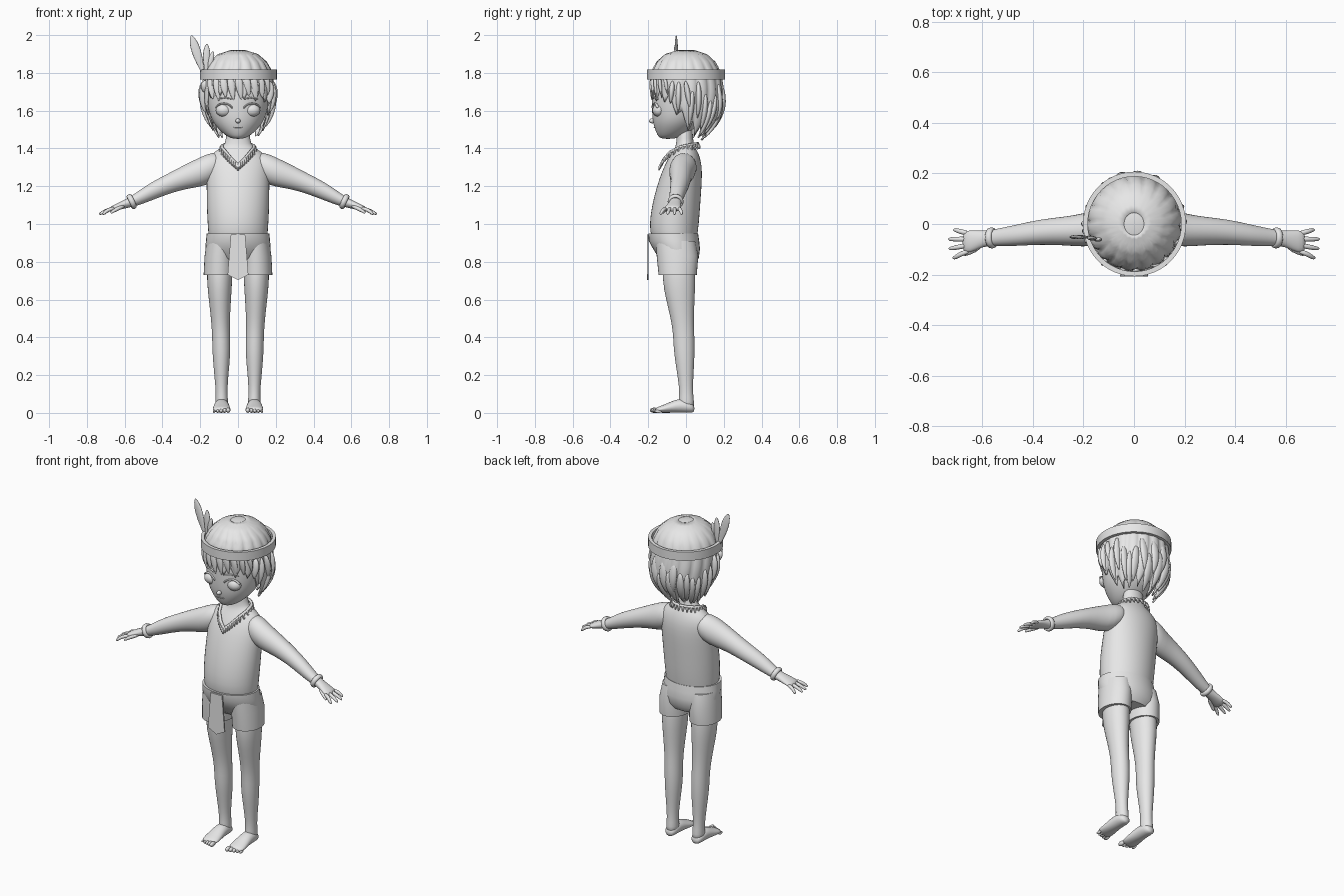
import bpy, bmesh, math, random
from mathutils import Vector

random.seed(4)
cube = bpy.data.objects.get("Cube")
if cube:
    bpy.data.objects.remove(cube, do_unlink=True)

GREY = (0.8, 0.8, 0.8, 1)
grey = bpy.data.materials.new("plain_grey")
grey.use_nodes = True
grey.diffuse_color = GREY
for node in grey.node_tree.nodes:
    if node.type == 'BSDF_PRINCIPLED':
        node.inputs["Base Color"].default_value = GREY

X, Y, Z = Vector((1, 0, 0)), Vector((0, 1, 0)), Vector((0, 0, 1))
SIDES = (("left", 1), ("right", -1))


def finish(bm, name, sub=0, angle=45):
    bmesh.ops.recalc_face_normals(bm, faces=bm.faces[:])
    mesh = bpy.data.meshes.new(name)
    bm.to_mesh(mesh)
    bm.free()
    for poly in mesh.polygons:
        poly.use_smooth = True
    obj = bpy.data.objects.new(name, mesh)
    bpy.context.scene.collection.objects.link(obj)
    mesh.materials.append(grey)
    if sub:
        mod = obj.modifiers.new("smooth", 'SUBSURF')
        mod.levels = mod.render_levels = sub
    else:
        mesh.set_sharp_from_angle(angle=math.radians(angle))
    return obj


def skin(name, rings, sub=0, closed=False, caps=True, angle=45):
    """Bridge equal rings of points into one surface."""
    bm = bmesh.new()
    loops = [[bm.verts.new(p) for p in ring] for ring in rings]
    pairs = list(zip(loops, loops[1:]))
    if closed:
        pairs.append((loops[-1], loops[0]))
    for a, b in pairs:
        for i in range(len(a)):
            j = (i + 1) % len(a)
            bm.faces.new((a[i], a[j], b[j], b[i]))
    if caps and not closed:
        bm.faces.new(loops[0])
        bm.faces.new(loops[-1])
    return finish(bm, name, sub, angle)


def oval(c, u, v, n=16):
    c = Vector(c)
    return [c + u * math.cos(2 * math.pi * i / n) + v * math.sin(2 * math.pi * i / n)
            for i in range(n)]


def stack(name, rows, sub=1, n=20):
    """Horizontal ovals given as height, half width, front y, back y."""
    return skin(name, [oval((0, (f + b) / 2, z), X * rx, Y * ((b - f) / 2), n)
                       for z, rx, f, b in rows], sub)


def tube(name, pts, n=8, sub=1):
    """Ovals across a path of x, y, z, half width, half thickness."""
    path = [Vector(p[:3]) for p in pts]
    rings = []
    for i, p in enumerate(pts):
        d = (path[min(i + 1, len(path) - 1)] - path[max(i - 1, 0)]).normalized()
        u = d.cross(Y).normalized() if abs(d.y) < 0.9 else X
        rings.append(oval(path[i], u * p[3], d.cross(u) * p[4], n))
    return skin(name, rings, sub)


def ball(name, centre, size, n=16):
    bm = bmesh.new()
    bmesh.ops.create_uvsphere(bm, u_segments=n, v_segments=n // 2 + 2, radius=1)
    for v in bm.verts:
        v.co = Vector(centre) + Vector(a * b for a, b in zip(v.co, size))
    return finish(bm, name, 0, 180)


def lerp(table, t):
    """Interpolate rows of a table keyed by their first value."""
    for a, b in zip(table, table[1:]):
        if t <= b[0]:
            k = max(0, (t - a[0]) / (b[0] - a[0]))
            return [p + (q - p) * k for p, q in zip(a[1:], b[1:])]
    return list(table[-1][1:])


# Torso with neck, and the head
stack("torso", [(.84, .14, -.15, .05), (.93, .158, -.188, .06), (1, .163, -.196, .07),
                (1.1, .168, -.182, .077), (1.2, .168, -.156, .084), (1.28, .17, -.128, .087),
                (1.34, .165, -.1, .08), (1.385, .125, -.07, .062), (1.41, .078, -.055, .046),
                (1.44, .063, -.05, .037), (1.55, .06, -.05, .035)])
stack("head", [(1.45, .03, -.135, -.06), (1.47, .07, -.153, 0), (1.515, .117, -.171, .06),
               (1.56, .145, -.18, .1), (1.62, .162, -.183, .13), (1.68, .17, -.183, .15),
               (1.75, .172, -.18, .16), (1.82, .16, -.16, .15), (1.86, .1, -.1, .1)], 2)

# Face
ball("nose", (0, -.178, 1.546), (.013, .018, .013))
tube("mouth", [(x, -.171 + abs(x) * .25, 1.512, .003, .004) for x in (-.025, -.01, .01, .025)])
for side, s in SIDES:
    ball(side + "_eye", (s * .075, -.145, 1.602), (.043, .033, .034))
    tube(side + "_eyelid", [(s * (.075 + .046 * math.cos(a)), -.164 + .014 * math.cos(a),
                             1.606 + .034 * math.sin(a), .005, .008)
                            for a in (.2, .8, 1.4, 2, 2.6, 3)])
    tube(side + "_brow", [(s * x, y, z, .004, .006) for x, y, z in
                          ((.03, -.18, 1.66), (.07, -.17, 1.672), (.11, -.144, 1.66))])

# Arms, hands and bracelets
for side, s in SIDES:
    arm = [(.07, -.005, 1.325, .055, .05), (.14, -.012, 1.298, .075, .085),
           (.2, -.025, 1.275, .067, .08), (.28, -.028, 1.25, .057, .066),
           (.37, -.031, 1.213, .051, .055), (.465, -.045, 1.17, .043, .049),
           (.53, -.052, 1.135, .036, .038), (.58, -.056, 1.112, .03, .026),
           (.615, -.062, 1.1, .037, .022), (.65, -.07, 1.087, .045, .018),
           (.68, -.07, 1.076, .044, .014)]
    skin(side + "_arm", [oval((s * x, y, z), Y * ry, Z * rz) for x, y, z, ry, rz in arm], 1)
    for k in range(4):
        y, reach = -.037 - .023 * k, (.715, .735, .733, .717)[k]
        spread = -.007 * (k - 1)
        tube(side + "_finger", [(s * .65, y, 1.085, .011, .011),
                                (s * .69, y + spread, 1.075, .011, .011),
                                (s * (reach - .01), y + 2 * spread, 1.058, .009, .009),
                                (s * reach, y + 2 * spread, 1.05, .005, .005)])
    tube(side + "_thumb", [(s * .6, -.075, 1.098, .014, .016), (s * .635, -.105, 1.083, .012, .013),
                           (s * .665, -.119, 1.065, .009, .009), (s * .675, -.122, 1.057, .005, .005)])
    axis = Vector((s * .9, -.05, -.42)).normalized()
    u = axis.cross(Y).normalized()
    v = axis.cross(u)
    rings = []
    for i in range(24):
        a = i * math.pi / 12
        out = u * math.cos(a) + v * math.sin(a)
        rings.append(oval(Vector((s * .563, -.055, 1.119)) + out * .033, out * .009, axis * .014, 8))
    skin(side + "_bracelet", rings, closed=True, angle=80)

# Legs, feet and toes
for side, s in SIDES:
    leg = [(.86, .095, -.04, .07, .085), (.7, .098, -.038, .069, .09), (.6, .096, -.03, .06, .077),
           (.5, .093, -.02, .051, .062), (.42, .09, -.012, .048, .057),
           (.34, .088, -.01, .049, .057), (.26, .088, -.006, .044, .05),
           (.18, .088, -.002, .036, .041), (.11, .087, .001, .031, .036),
           (.06, .086, .002, .034, .041), (.02, .086, .002, .034, .043)]
    skin(side + "_leg", [oval((s * x, y, z), X * rx, Y * ry) for z, x, y, rx, ry in leg], 1)
    foot = [(.046, .022, .022, .02), (.02, .032, .037, .032), (-.03, .04, .039, .04),
            (-.08, .03, .044, .03), (-.125, .02, .049, .02), (-.165, .014, .046, .013)]
    skin(side + "_foot", [oval((s * .087, y, z), X * rx, Z * rz) for y, z, rx, rz in foot], 1)
    for k in range(5):
        size = .014 - .0015 * k
        ball(side + "_toe", (s * (.052 + .0185 * k), -.168 + .005 * k, size),
             (size * .85, size + .01, size), 10)

# Shorts with a front flap
stack("shorts_hips", [(.95, .16, -.194, .058), (.951, .166, -.2, .064), (.91, .17, -.197, .07),
                      (.87, .173, -.175, .074), (.82, .165, -.145, .068), (.785, .12, -.1, .045)],
      0, 32)
for side, s in SIDES:
    cuff = [(.91, .09, -.055, .075, .105), (.83, .097, -.045, .08, .11),
            (.73, .1, -.044, .082, .101), (.73, .1, -.044, .07, .09)]
    skin(side + "_shorts_leg", [oval((s * x, y, z), X * rx, Y * ry, 32)
                                for z, x, y, rx, ry in cuff])
outline = [(-.038, .945), (.038, .945), (.055, .732), (0, .703), (-.055, .732)]
skin("front_flap", [[(x, y, z) for x, z in outline] for y in (-.199, -.207)], angle=30)

# Hair: a lobed shell that hangs low at the back and in points at the front
PROFILE = [(1.43, .095, .01, .065), (1.5, .138, .01, .13), (1.55, .16, .01, .165),
           (1.62, .183, .01, .192), (1.7, .191, .008, .194), (1.77, .187, .003, .188),
           (1.815, .178, 0, .18), (1.86, .152, 0, .155), (1.9, .105, 0, .11), (1.92, .04, 0, .045)]
HEM = [(0, 1.67), (.75, 1.665), (1.1, 1.62), (1.5, 1.52), (1.8, 1.47), (math.pi, 1.45)]
CLUMPS, STEPS, ROWS = 18, 6, 16
drop = [random.uniform(-.02, .02) for _ in range(CLUMPS)]


def hair_point(a, z, grow=1.0):
    rx, cy, ry = lerp(PROFILE, z)
    return Vector((rx * grow * math.sin(a), cy - ry * grow * math.cos(a), z))


rings = []
for r in range(ROWS + 1):
    t = (r / ROWS) ** 1.4
    ring = []
    for i in range(CLUMPS * STEPS):
        a = 2 * math.pi * i / (CLUMPS * STEPS)
        gap = abs(2 * ((i % STEPS) / STEPS) - 1)
        around = min(a, 2 * math.pi - a)
        bottom = lerp(HEM, around)[0] + drop[i // STEPS] + .07 * gap
        z = 1.92 - (1.92 - bottom) * t
        ring.append(hair_point(a + .25 * math.sin(3 * t) * (1 - t), z, 1.005 - .05 * gap ** 2 * min(1, 3 * t)))
    rings.append(ring)
bm_hair = skin("hair", rings[::-1], caps=False, angle=60)
shell = bm_hair.modifiers.new("thickness", 'SOLIDIFY')
shell.thickness, shell.offset = .01, -1
stack("hair_crown", [(1.88, .11, -.11, .12), (1.905, .085, -.085, .09), (1.922, .03, -.03, .04)], 1)

# Loose locks over the shell
for k in range(22):
    a = 1.15 + k * (2 * math.pi - 2.3) / 21
    low = lerp(HEM, min(a, 2 * math.pi - a))[0] + random.choice((0, .03, .09))
    high = min(1.76, low + .2)
    lean = random.uniform(-.12, .12)
    tube("hair_lock", [(*hair_point(a + lean * t, high + (low - high) * t, .96 + .05 * t), w, w * .6)
                       for t, w in ((0, .012), (.3, .03), (.65, .026), (.9, .012), (1, .002))])
for k in range(9):
    a = -.9 + k * .225
    low = 1.655 + random.uniform(-.015, .03)
    tube("fringe_lock", [(*hair_point(a + .1 * t, 1.78 + (low - 1.78) * t, .99), w, w * .5)
                         for t, w in ((0, .022), (.4, .024), (.75, .015), (1, .002))])

# Headband and feathers
skin("headband", [oval((.002, 0, z), X * r, Y * (r + .003), 48) for r, z in
                  ((.185, 1.765), (.204, 1.765), (.204, 1.817), (.185, 1.817))], closed=True, angle=40)
for base, tip, width in (((-.175, 1.77), (-.248, 2.0), .028), ((-.168, 1.77), (-.165, 1.955), .022),
                         ((-.16, 1.79), (-.132, 1.915), .016)):
    y = -.05 - (.03 - width) * .8
    tube("feather", [(base[0] + (tip[0] - base[0]) * t, y, base[1] + (tip[1] - base[1]) * t,
                      width * w, .009 * w + .001)
                     for t, w in ((0, .15), (.25, .5), (.5, .95), (.75, 1), (.92, .6), (1, .08))])

# Necklace: a cord with hanging teeth
HALF = [(0, 0, -.132, 1.312), (.3, .032, -.118, 1.342), (.6, .064, -.085, 1.38),
        (.8, .086, -.035, 1.407), (1, .082, .015, 1.418), (1.2, .05, .05, 1.424), (1.4, 0, .062, 1.426)]
half = [Vector(lerp(HALF, 1.4 * i / 16)) for i in range(17)]
loop = half + [Vector((-p.x, p.y, p.z)) for p in half[-2:0:-1]]
cord = []
for i, p in enumerate(loop):
    d = (loop[(i + 1) % len(loop)] - loop[i - 1]).normalized()
    u = d.cross(Z).normalized()
    cord.append(oval(p, u * .008, d.cross(u) * .008, 8))
    out = Vector((p.x, p.y + .03, 0)).normalized()
    q, e = p + out * .006 - Z * .01, p + out * .012 - Z * .028
    tube("necklace_tooth", [(*p, .008, .008), (*q, .009, .009), (*e, .004, .004)], 6, 0)
skin("necklace_cord", cord, closed=True, angle=80)
